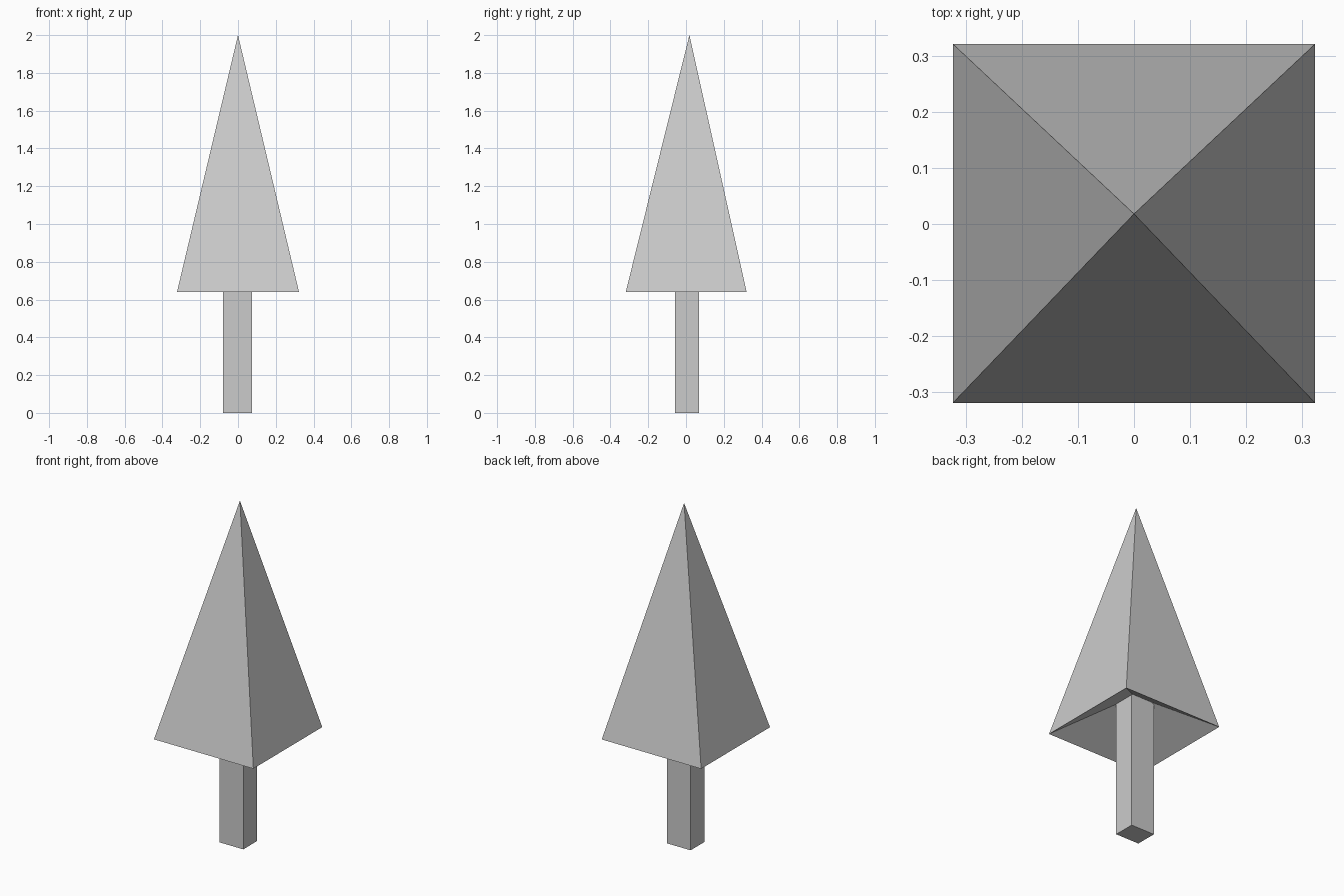
import bpy
import bmesh

if "Cube" in bpy.data.objects:
    bpy.data.objects.remove(bpy.data.objects["Cube"])


def make_object(name, bm):
    bmesh.ops.recalc_face_normals(bm, faces=bm.faces[:])
    mesh = bpy.data.meshes.new(name)
    bm.to_mesh(mesh)
    bm.free()
    obj = bpy.data.objects.new(name, mesh)
    bpy.context.collection.objects.link(obj)
    return obj


def rectangle(bm, x0, x1, y0, y1, z):
    return [bm.verts.new((x, y, z)) for x, y in ((x0, y0), (x1, y0), (x1, y1), (x0, y1))]


# Foliage: four-sided spire with a hollowed, pyramid-shaped underside
bm = bmesh.new()
rim = rectangle(bm, -0.323, 0.323, -0.319, 0.321, 0.64)
tip = bm.verts.new((0, 0.018, 2.0))
hollow = bm.verts.new((0, 0.005, 0.85))
for i in range(4):
    a, b = rim[i], rim[(i + 1) % 4]
    bm.faces.new((a, b, tip))
    bm.faces.new((b, a, hollow))
make_object("foliage", bm)

# Trunk: square post running up into the hollow
bm = bmesh.new()
base = bm.faces.new(rectangle(bm, -0.079, 0.075, -0.058, 0.07, 0))
post = bmesh.ops.extrude_face_region(bm, geom=[base], use_keep_orig=True)
top = [v for v in post["geom"] if isinstance(v, bmesh.types.BMVert)]
bmesh.ops.translate(bm, verts=top, vec=(0, 0, 0.84))
make_object("trunk", bm)
